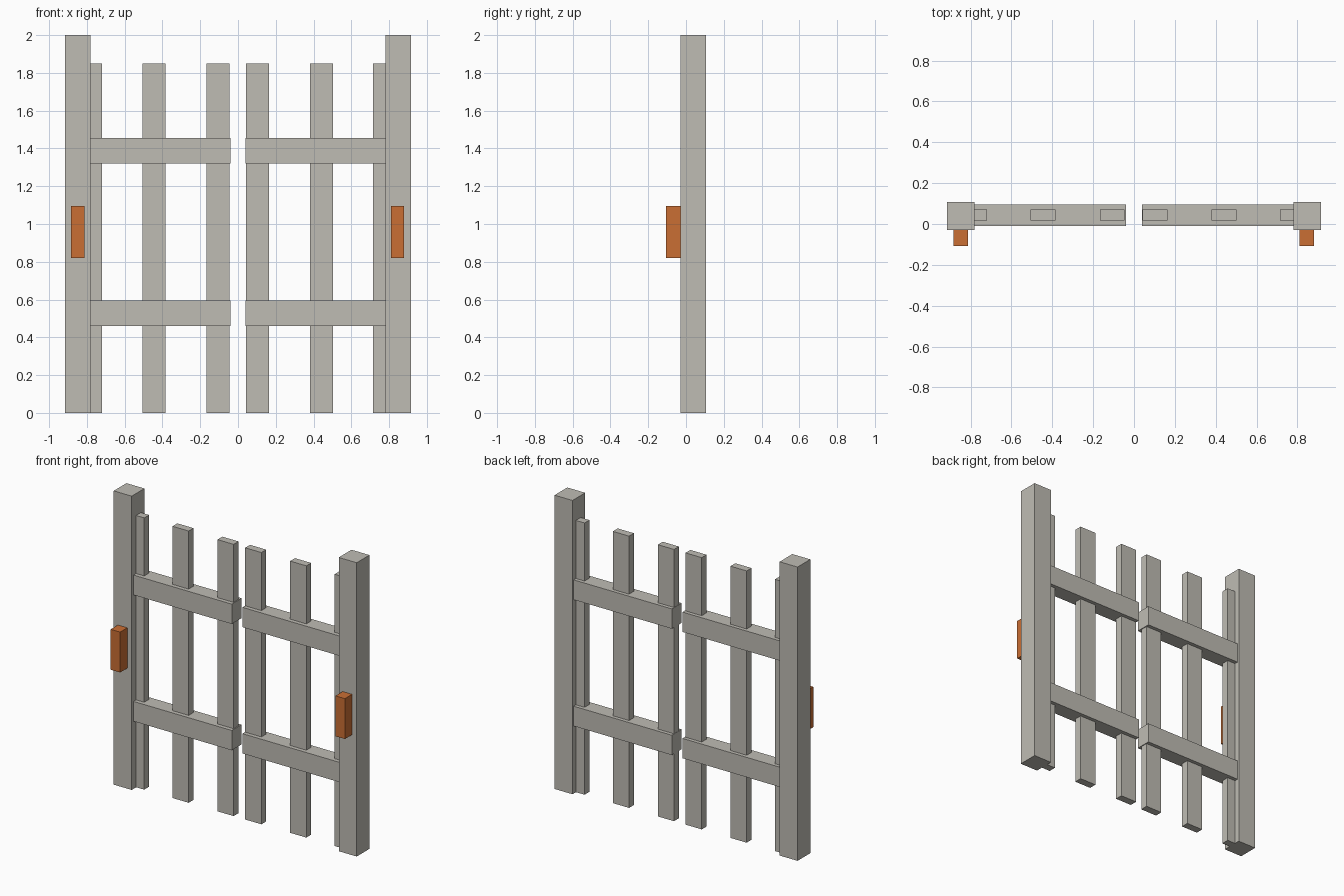
import bpy

cube = bpy.data.objects.get("Cube")
if cube:
    bpy.data.objects.remove(cube, do_unlink=True)


def material(name, rgb):
    mat = bpy.data.materials.new(name)
    mat.use_nodes = True
    mat.diffuse_color = (*rgb, 1)
    mat.node_tree.nodes["Principled BSDF"].inputs["Base Color"].default_value = (*rgb, 1)
    return mat


wood = material("weathered_grey", (0.52, 0.503, 0.456))
orange = material("burnt_orange", (0.59, 0.156, 0.034))


def box(name, xs, ys, zs, mat):
    """Axis-aligned box between the given limits on each axis."""
    spans = (xs, ys, zs)
    bpy.ops.mesh.primitive_cube_add(size=1, location=[sum(s) / 2 for s in spans])
    ob = bpy.context.object
    ob.name = name
    ob.scale = [abs(s[1] - s[0]) for s in spans]
    bpy.ops.object.transform_apply(location=False, rotation=False, scale=True)
    ob.data.materials.append(mat)


# Each half of the double gate mirrors the other
for side, label in ((1, "left"), (-1, "right")):
    def span(inner, outer, shift=0.0):
        return side * inner + shift, side * outer + shift

    # Tall gate post with a block on its front
    box(f"{label}_post", span(0.78, 0.915), (-0.03, 0.107), (0, 2), wood)
    box(f"{label}_post_block", span(0.811, 0.882, -0.002), (-0.107, -0.03),
        (0.82, 1.095), orange)

    # Horizontal rails
    for part, z in (("lower", 0.46), ("upper", 1.32)):
        box(f"{label}_{part}_rail", span(0.04, 0.782), (-0.01, 0.095),
            (z, z + 0.135), wood)

    # Vertical pickets passing through the rails, the outer one partly in the post
    for part, x in (("inner", 0.0435), ("middle", 0.382), ("outer", 0.717)):
        box(f"{label}_{part}_picket", span(x, x + 0.122, -0.002), (0.018, 0.07),
            (0, 1.85), wood)
